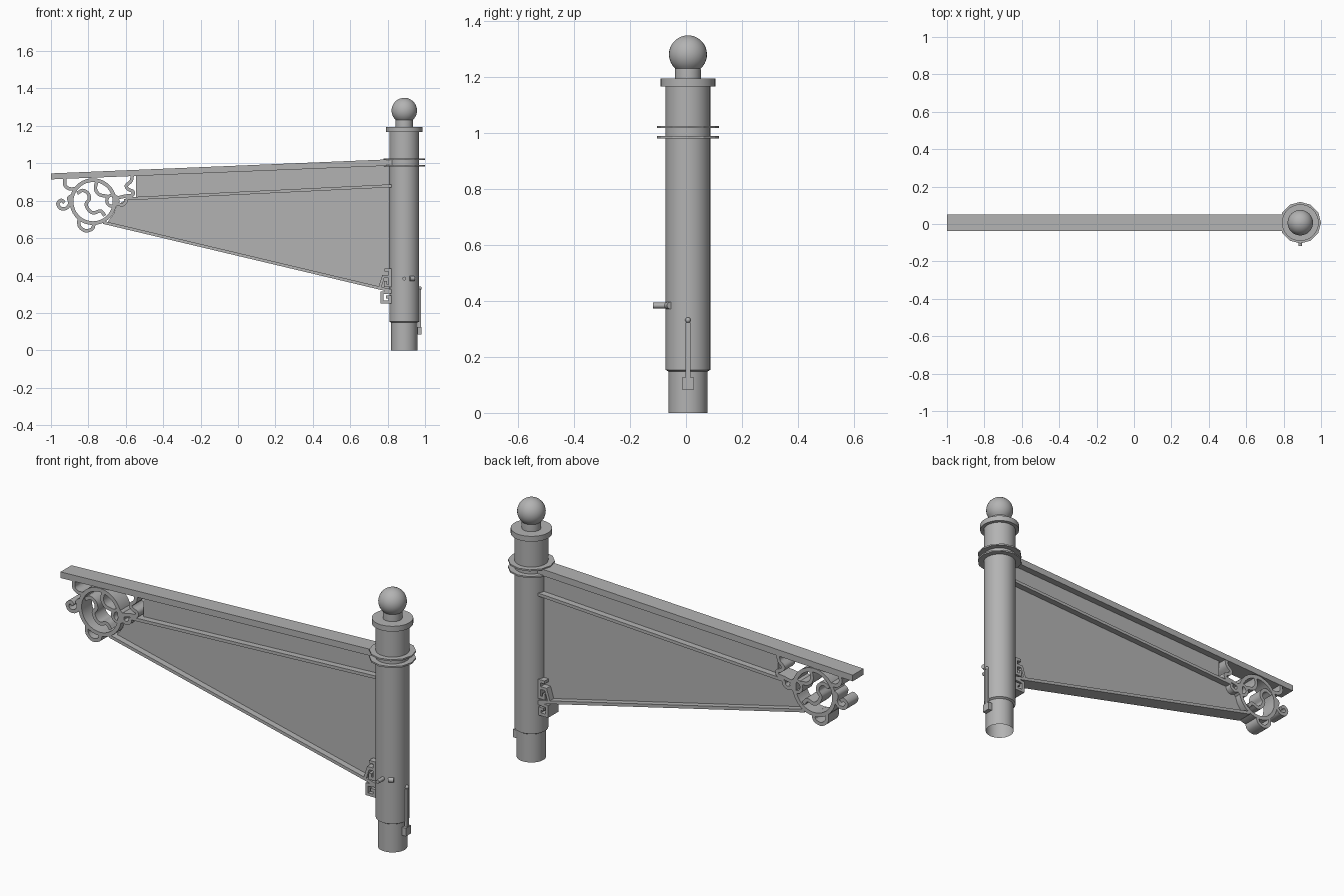
import bpy, bmesh, math
from mathutils import Vector

if "Cube" in bpy.data.objects:
    bpy.data.objects.remove(bpy.data.objects["Cube"])

PX, PY = 0.889, 0.007     # post axis
AY = 0.007                # arm centre in y
DEEP = 0.085              # depth of rails and scrollwork

iron = bpy.data.materials.new("dark_grey_iron")
iron.diffuse_color = (0.45, 0.45, 0.45, 1)
iron.use_nodes = True
iron.node_tree.nodes["Principled BSDF"].inputs["Base Color"].default_value = iron.diffuse_color


def add_object(name, bm, smooth=True):
    bmesh.ops.recalc_face_normals(bm, faces=bm.faces)
    me = bpy.data.meshes.new(name)
    bm.to_mesh(me)
    bm.free()
    me.materials.append(iron)
    ob = bpy.data.objects.new(name, me)
    bpy.context.collection.objects.link(ob)
    if smooth:
        bpy.ops.object.select_all(action='DESELECT')
        bpy.context.view_layer.objects.active = ob
        ob.select_set(True)
        bpy.ops.object.shade_smooth_by_angle(angle=math.radians(35))
    return ob


def lathe(name, profile, sides, smooth=True, bottom=True):
    """Revolve (radius, z) points round the post axis and cap the ends."""
    bm = bmesh.new()
    rings = [[bm.verts.new((PX + r * math.cos(2 * math.pi * i / sides),
                            PY + r * math.sin(2 * math.pi * i / sides), z))
              for i in range(sides)] for r, z in profile]
    for a, b in zip(rings, rings[1:]):
        for i in range(sides):
            j = (i + 1) % sides
            bm.faces.new((a[i], a[j], b[j], b[i]))
    if bottom:
        bm.faces.new(rings[0][::-1])
    bm.faces.new(rings[-1])
    return add_object(name, bm, smooth)


def prism(name, pts, width, y=AY):
    """Extrude an x-z outline along y."""
    bm = bmesh.new()
    f = [bm.verts.new((x, y - width / 2, z)) for x, z in pts]
    b = [bm.verts.new((x, y + width / 2, z)) for x, z in pts]
    bm.faces.new(f)
    bm.faces.new(b[::-1])
    for i in range(len(pts)):
        j = (i + 1) % len(pts)
        bm.faces.new((f[i], b[i], b[j], f[j]))
    return add_object(name, bm, False)


def spline(pts, steps=5):
    p = [Vector(q) for q in pts]
    p = [2 * p[0] - p[1]] + p + [2 * p[-1] - p[-2]]
    out = []
    for a, b, c, d in zip(p, p[1:], p[2:], p[3:]):
        for s in range(steps):
            t = s / steps
            out.append(0.5 * (2 * b + (c - a) * t + (2 * a - 5 * b + 4 * c - d) * t * t
                              + (3 * b - a - 3 * c + d) * t ** 3))
    return out + [p[-2]]


def ribbon(name, path, thick, width=DEEP, closed=False):
    """Flat bar following an x-z path, mitred at corners, deep along y."""
    p = [Vector(q) for q in path]
    n = len(p)
    bm = bmesh.new()
    secs = []
    for i in range(n):
        d0 = (p[i] - p[i - 1]) if (closed or i > 0) else p[1] - p[0]
        d1 = (p[(i + 1) % n] - p[i]) if (closed or i < n - 1) else d0
        d0, d1 = d0.normalized(), d1.normalized()
        n0, n1 = Vector((-d0.y, d0.x)), Vector((-d1.y, d1.x))
        m = (n0 + n1).normalized()
        off = m * (thick / 2 / max(0.5, m.dot(n0)))
        secs.append([bm.verts.new((q.x, AY + s * width / 2, q.y))
                     for q, s in ((p[i] + off, -1), (p[i] + off, 1),
                                  (p[i] - off, 1), (p[i] - off, -1))])
    for i in range(n if closed else n - 1):
        a, b = secs[i], secs[(i + 1) % n]
        for k in range(4):
            l = (k + 1) % 4
            bm.faces.new((a[k], a[l], b[l], b[k]))
    if not closed:
        bm.faces.new(secs[0])
        bm.faces.new(secs[-1][::-1])
    return add_object(name, bm)


def circle(cx, cz, r, n):
    return [(cx + r * math.cos(2 * math.pi * i / n), cz + r * math.sin(2 * math.pi * i / n))
            for i in range(n)]


def box(name, c, size):
    x, y, z = c
    sx, sz = size[0] / 2, size[2] / 2
    return prism(name, [(x - sx, z - sz), (x + sx, z - sz), (x + sx, z + sz), (x - sx, z + sz)],
                 size[1], y)


# Post: stepped column open at the foot, cap plate, neck and ball
lathe("post", [(0.07, 0), (0.07, 0.148), (0.08, 0.154), (0.08, 1.17)], 40, bottom=False)
lathe("post_cap", [(0.098, 1.167), (0.098, 1.195)], 32)
ball = [(0.068 * math.cos(a), 1.282 + 0.068 * math.sin(a))
        for a in [math.radians(-48 + 137.5 * i / 14) for i in range(15)]]
lathe("ball_finial", [(0.046, 1.19), (0.046, 1.225)] + ball, 32)

# Twin collars where the arm meets the post
for i, z in enumerate((0.986, 1.022)):
    lathe(f"collar_{i + 1}", [(0.075, z - 0.004), (0.111, z - 0.004),
                              (0.111, z + 0.004), (0.075, z + 0.004)], 12, smooth=False)

# Arm: top rail, recessed panel, middle and lower rails
prism("top_rail", [(-1, 0.914), (0.83, 0.988), (0.83, 1.022), (-1, 0.946)], 0.09)
prism("arm_panel", [(-0.545, 0.94), (0.83, 0.995), (0.83, 0.315), (0.80, 0.318), (-0.70, 0.682),
                    (-0.665, 0.73), (-0.65, 0.775), (-0.60, 0.805), (-0.545, 0.815)], 0.02)
ribbon("middle_rail", [(-0.60, 0.81), (0.825, 0.88)], 0.016)
ribbon("lower_rail", [(-0.72, 0.684), (0.82, 0.318)], 0.016)

# Scrollwork at the free end
ribbon("scroll_ring", circle(-0.775, 0.795, 0.115, 36), 0.02, closed=True)
ribbon("small_ring", circle(-0.672, 0.80, 0.03, 18), 0.016, closed=True)
scrolls = {
    "left_curl": [(-.885, .828), (-.905, .815), (-.90, .785), (-.918, .76), (-.95, .76),
                  (-.963, .785), (-.945, .802), (-.928, .79)],
    "bottom_curl": [(-.85, .71), (-.848, .665), (-.818, .64), (-.782, .648), (-.772, .672),
                    (-.79, .683)],
    "inner_scroll": [(-.86, .84), (-.83, .855), (-.803, .84), (-.795, .81), (-.812, .782),
                     (-.798, .75), (-.772, .735), (-.735, .745), (-.712, .72)],
    "inner_branch": [(-.755, .905), (-.762, .865), (-.745, .835), (-.71, .825), (-.69, .822)],
    "upper_left_stem": [(-.925, .92), (-.926, .885), (-.905, .865), (-.875, .863)],
    "upper_right_stem": [(-.565, .935), (-.572, .905), (-.597, .88), (-.585, .86), (-.562, .85),
                         (-.565, .83), (-.60, .825), (-.645, .815)],
    "lower_right_stem": [(-.645, .785), (-.62, .778), (-.602, .79), (-.60, .81)],
}
for name, pts in scrolls.items():
    ribbon(name, spline(pts), 0.018)

# Square key brackets at the foot of the arm
ribbon("lower_key", [(0.82, 0.312), (0.770, 0.307), (0.770, 0.258), (0.812, 0.258),
                     (0.812, 0.286), (0.790, 0.286)], 0.015)
ribbon("upper_key", [(0.758, 0.335), (0.777, 0.395), (0.813, 0.395), (0.813, 0.43),
                     (0.783, 0.43)], 0.015)
ribbon("inner_key", [(0.813, 0.395), (0.813, 0.345), (0.788, 0.345), (0.788, 0.37)], 0.015)


# Small pegs on the front of the post
def rod(name, start, end, r, sides=12):
    a, b = Vector(start), Vector(end)
    bm = bmesh.new()
    bmesh.ops.create_cone(bm, cap_ends=True, segments=sides, radius1=r, radius2=r,
                          depth=(b - a).length)
    q = (b - a).to_track_quat('Z', 'Y').to_matrix().to_4x4()
    q.translation = (a + b) / 2
    bm.transform(q)
    return add_object(name, bm)


rod("front_peg", (PX, -0.06, 0.384), (PX, -0.118, 0.384), 0.010)
rod("side_peg", (PX + 0.028, -0.066, 0.384), (PX + 0.052, -0.056, 0.384), 0.013)

# Hanging latch on the outer side: eye, bar and weight
bm = bmesh.new()
bmesh.ops.create_uvsphere(bm, u_segments=12, v_segments=8, radius=0.010)
bmesh.ops.translate(bm, verts=bm.verts, vec=(PX + 0.083, PY, 0.332))
add_object("latch_eye", bm)
box("latch_bar", (PX + 0.083, PY, 0.222), (0.014, 0.018, 0.204))
box("latch_weight", (PX + 0.081, PY, 0.105), (0.022, 0.044, 0.042))
